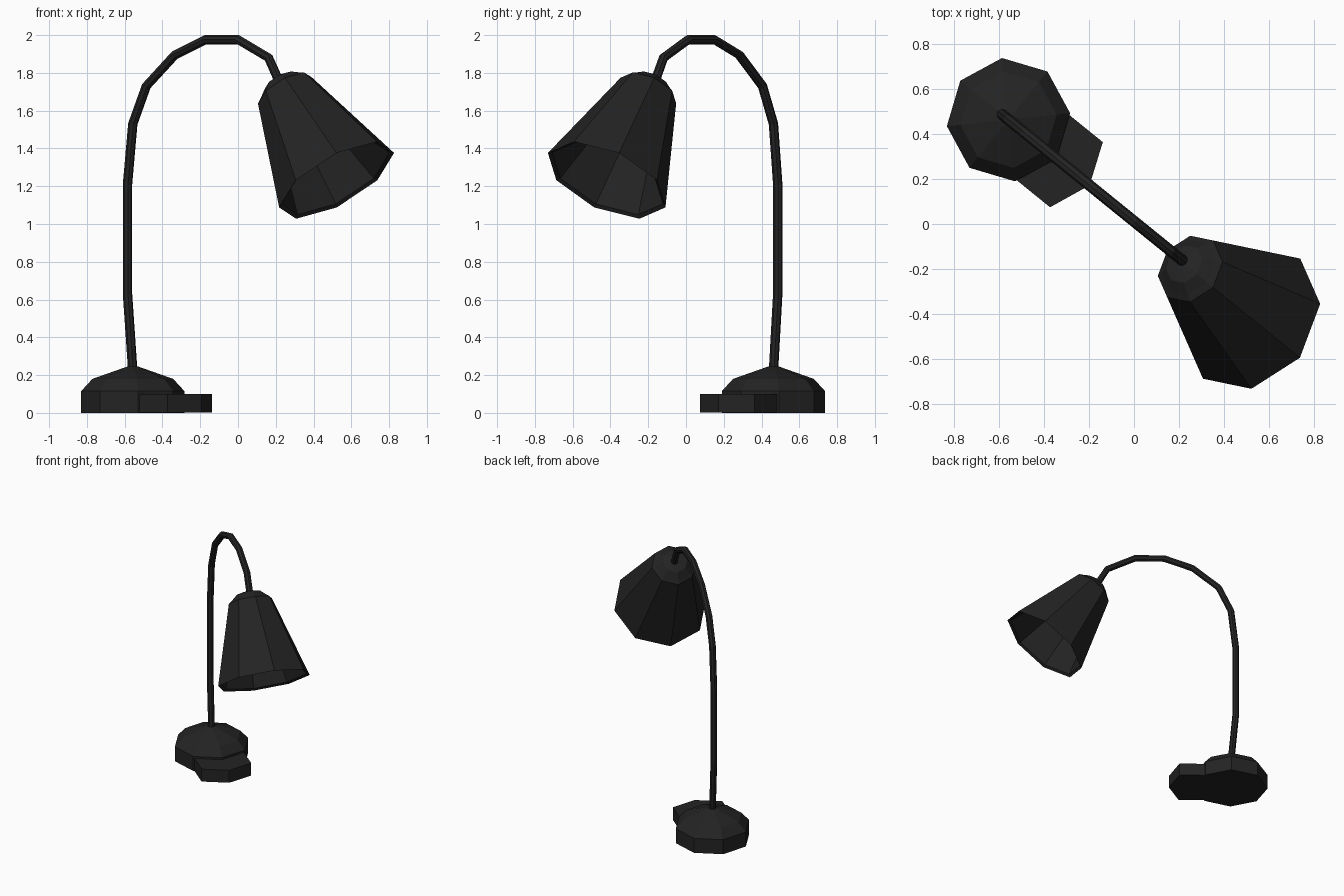
import bpy, bmesh, math
from mathutils import Vector

if "Cube" in bpy.data.objects:
    bpy.data.objects.remove(bpy.data.objects["Cube"])

black = bpy.data.materials.new("matte black")
black.diffuse_color = (0.017, 0.017, 0.017, 1)
black.use_nodes = True
black.node_tree.nodes["Principled BSDF"].inputs["Base Color"].default_value = black.diffuse_color

# The lamp lies in one vertical plane: OUT points from base to shade, SIDE across it
ang = math.radians(-39)
OUT = Vector((math.cos(ang), math.sin(ang), 0))
SIDE = Vector((-math.sin(ang), math.cos(ang), 0))
UP = Vector((0, 0, 1))
BASE = Vector((-0.557, 0.463, 0))


def ring(center, a, b, r, n=8):
    return [center + r * (math.cos(2 * math.pi * i / n) * a
                          + math.sin(2 * math.pi * i / n) * b) for i in range(n)]


def loft(name, rings):
    """Skin a row of equal rings and close both ends."""
    bm = bmesh.new()
    loops = [[bm.verts.new(p) for p in r] for r in rings]
    for lo, hi in zip(loops, loops[1:]):
        n = len(lo)
        for i in range(n):
            bm.faces.new((lo[i], lo[(i + 1) % n], hi[(i + 1) % n], hi[i]))
    bm.faces.new(loops[0])
    bm.faces.new(loops[-1])
    bmesh.ops.recalc_face_normals(bm, faces=bm.faces)
    me = bpy.data.meshes.new(name)
    bm.to_mesh(me)
    bm.free()
    me.materials.append(black)
    ob = bpy.data.objects.new(name, me)
    bpy.context.collection.objects.link(ob)
    return ob


# Domed octagonal base
loft("base", [ring(BASE + z * UP, OUT, SIDE, r)
              for r, z in [(0.275, 0), (0.275, 0.115), (0.215, 0.18), (0.03, 0.245)]])

# Pointed foot reaching out under the shade
foot = [(0.0, 0.186), (0.0, -0.186), (0.388, -0.186), (0.463, 0.0), (0.388, 0.186)]
loft("base_foot", [[BASE + u * OUT + v * SIDE + z * UP for u, v in foot]
                   for z in (0.001, 0.1)])

# Gooseneck: (distance outward from base centre, height)
path = [(0.0, 0.22), (-0.036, 0.63), (-0.036, 1.21), (0.0, 1.53), (0.092, 1.73),
        (0.287, 1.895), (0.498, 1.976), (0.717, 1.976), (0.925, 1.88), (1.005, 1.74)]
pts = [BASE + u * OUT + z * UP for u, z in path]
rings = []
for i, p in enumerate(pts):
    t = (pts[min(i + 1, len(pts) - 1)] - pts[max(i - 1, 0)]).normalized()
    rings.append(ring(p, SIDE, t.cross(SIDE), 0.025))
loft("gooseneck", rings)

# Lampshade: hollow octagonal cone with a shallow cap, lathed about a tilted axis
tilt = math.radians(36.5)
rim = Vector((0.522, -0.42, 1.232))
axis = -math.sin(tilt) * OUT + math.cos(tilt) * UP
across = math.cos(tilt) * OUT + math.sin(tilt) * UP
profile = [(0.135, 0.57), (0.322, 0.012), (0.343, 0.0), (0.162, 0.59),
           (0.135, 0.61), (0.092, 0.648), (0.03, 0.662)]
loft("lampshade", [ring(rim + t * axis, across, SIDE, r) for r, t in profile])
